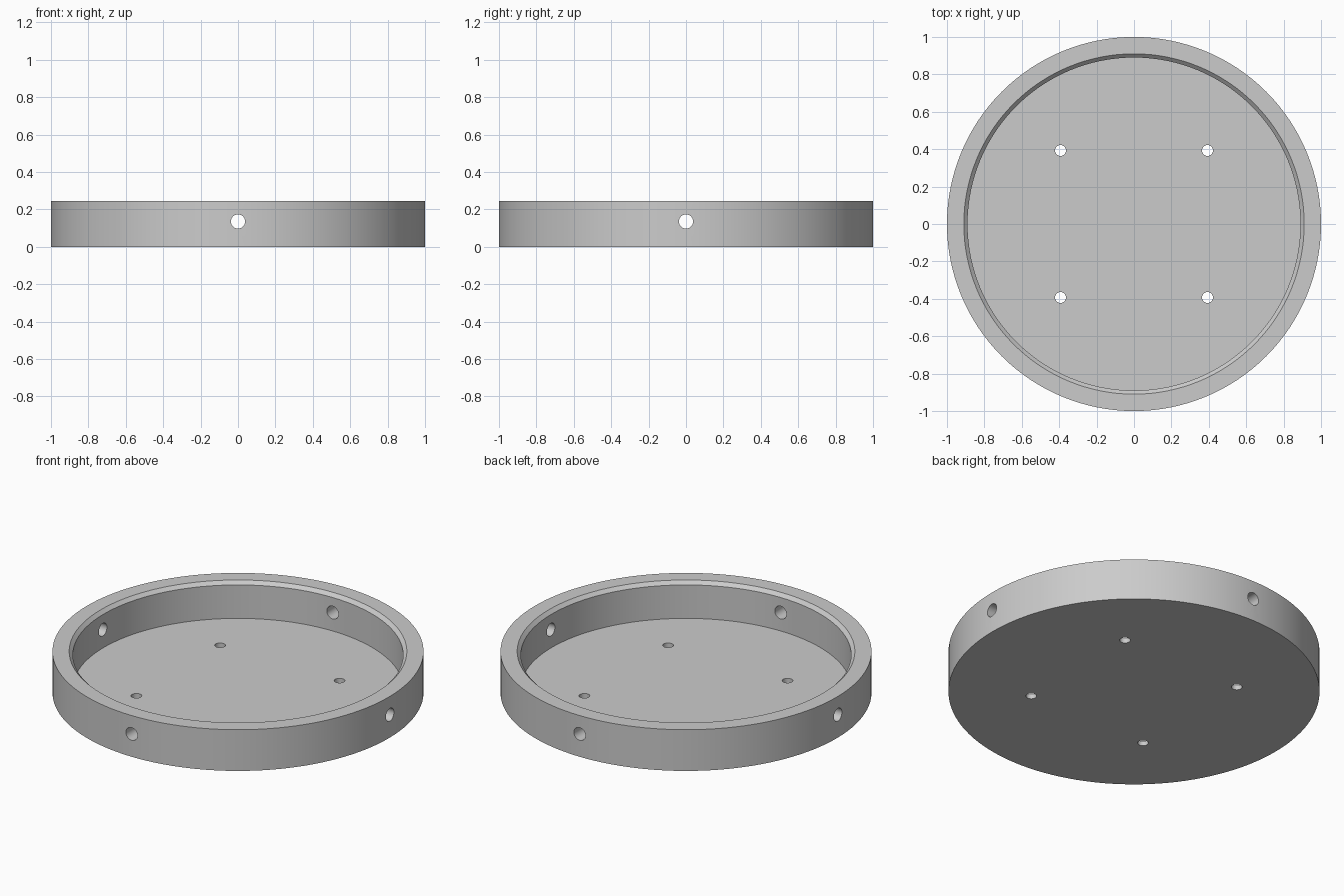
import bpy, bmesh, math
from mathutils import Matrix, Vector

cube = bpy.data.objects.get("Cube")
if cube:
    bpy.data.objects.remove(cube, do_unlink=True)

HEIGHT, FLOOR = 0.245, 0.026
SEGMENTS = 128

grey = bpy.data.materials.new("light_grey")
grey.use_nodes = True
grey.diffuse_color = (0.6, 0.6, 0.6, 1)
grey.node_tree.nodes["Principled BSDF"].inputs["Base Color"].default_value = (0.6, 0.6, 0.6, 1)


def make_object(name, bm):
    bmesh.ops.recalc_face_normals(bm, faces=bm.faces)
    mesh = bpy.data.meshes.new(name)
    bm.to_mesh(mesh)
    bm.free()
    mesh.materials.append(grey)
    obj = bpy.data.objects.new(name, mesh)
    bpy.context.collection.objects.link(obj)
    return obj


def drill(bm, centre, radius, length, rotation=Matrix()):
    bmesh.ops.create_cone(bm, cap_ends=True, segments=32, radius1=radius, radius2=radius,
                          depth=length, matrix=Matrix.Translation(centre) @ rotation)


# Round tray: stacked rings from the outer base over the rim to the floor
profile = [(1, 0), (1, HEIGHT), (0.91, HEIGHT), (0.89, HEIGHT - 0.02), (0.89, FLOOR)]
bm = bmesh.new()
rings = []
for r, z in profile:
    angles = [math.tau * i / SEGMENTS for i in range(SEGMENTS)]
    rings.append([bm.verts.new((r * math.cos(a), r * math.sin(a), z)) for a in angles])
for low, high in zip(rings, rings[1:]):
    for i in range(SEGMENTS):
        j = (i + 1) % SEGMENTS
        bm.faces.new((low[i], low[j], high[j], high[i]))
bm.faces.new(rings[0])
bm.faces.new(rings[-1])
tray = make_object("round_tray", bm)

# Drills: four floor holes and four radial wall holes
bm = bmesh.new()
for x in (-1, 1):
    for y in (-1, 1):
        drill(bm, Vector((x * 0.393, y * 0.393, FLOOR / 2)), 0.029, 0.1)
for k in range(4):
    turn = Matrix.Rotation(k * math.pi / 2, 4, 'Z')
    centre = turn @ Vector((0.95, 0, (FLOOR + HEIGHT) / 2))
    drill(bm, centre, 0.038, 0.3, turn @ Matrix.Rotation(math.pi / 2, 4, 'Y'))
drills = make_object("hole_cutter", bm)
drills.hide_render = True
drills.hide_viewport = True

# Cut the holes, then smooth the round walls
cut = tray.modifiers.new("holes", 'BOOLEAN')
cut.operation = 'DIFFERENCE'
cut.solver = 'EXACT'
cut.object = drills
bpy.ops.object.select_all(action='DESELECT')
tray.select_set(True)
bpy.context.view_layer.objects.active = tray
bpy.ops.object.modifier_apply(modifier="holes")
bpy.data.objects.remove(drills, do_unlink=True)
bpy.ops.object.shade_smooth_by_angle(angle=math.radians(30))
